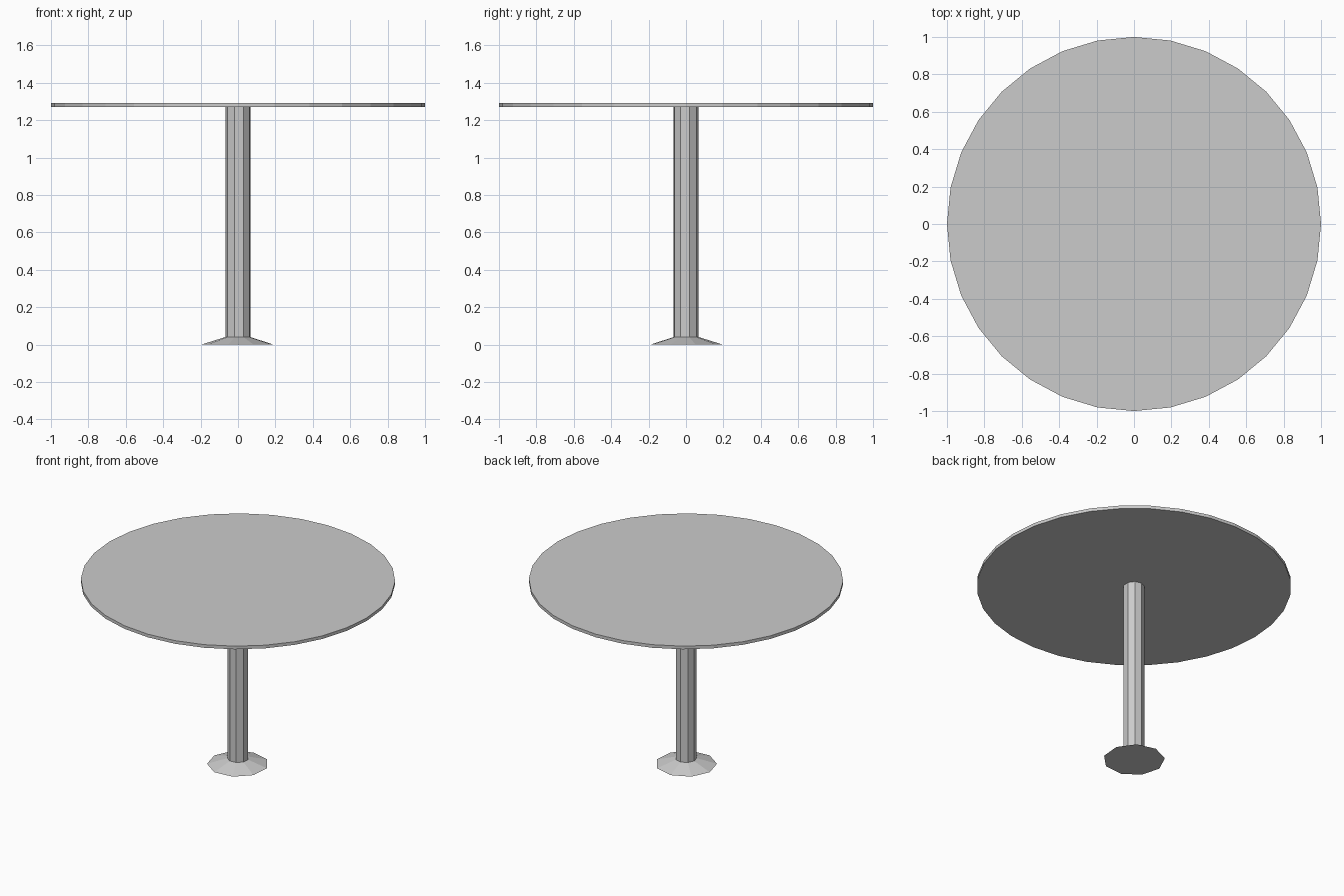
import bpy, bmesh
from math import radians, cos, sin, tau

if "Cube" in bpy.data.objects:
    bpy.data.objects.remove(bpy.data.objects["Cube"])


def lathe(name, sides, start_deg, profile):
    """Flat-faced solid from stacked rings given as (radius, z)."""
    bm = bmesh.new()
    rings = []
    for r, z in profile:
        ring = []
        for i in range(sides):
            a = radians(start_deg) + tau * i / sides
            ring.append(bm.verts.new((r * cos(a), r * sin(a), z)))
        rings.append(ring)
    for low, high in zip(rings, rings[1:]):
        for i in range(sides):
            j = (i + 1) % sides
            bm.faces.new((low[i], low[j], high[j], high[i]))
    bm.faces.new(rings[0][::-1])
    bm.faces.new(rings[-1])
    mesh = bpy.data.meshes.new(name)
    bm.to_mesh(mesh)
    bm.free()
    obj = bpy.data.objects.new(name, mesh)
    bpy.context.collection.objects.link(obj)
    return obj


# Round top
lathe("table_top", 32, 0, [(1.0, 1.27), (1.0, 1.292)])

# Nine-sided column flaring into the foot
lathe("pedestal", 9, 15, [(0.197, 0.0), (0.068, 0.04), (0.068, 1.27)])
